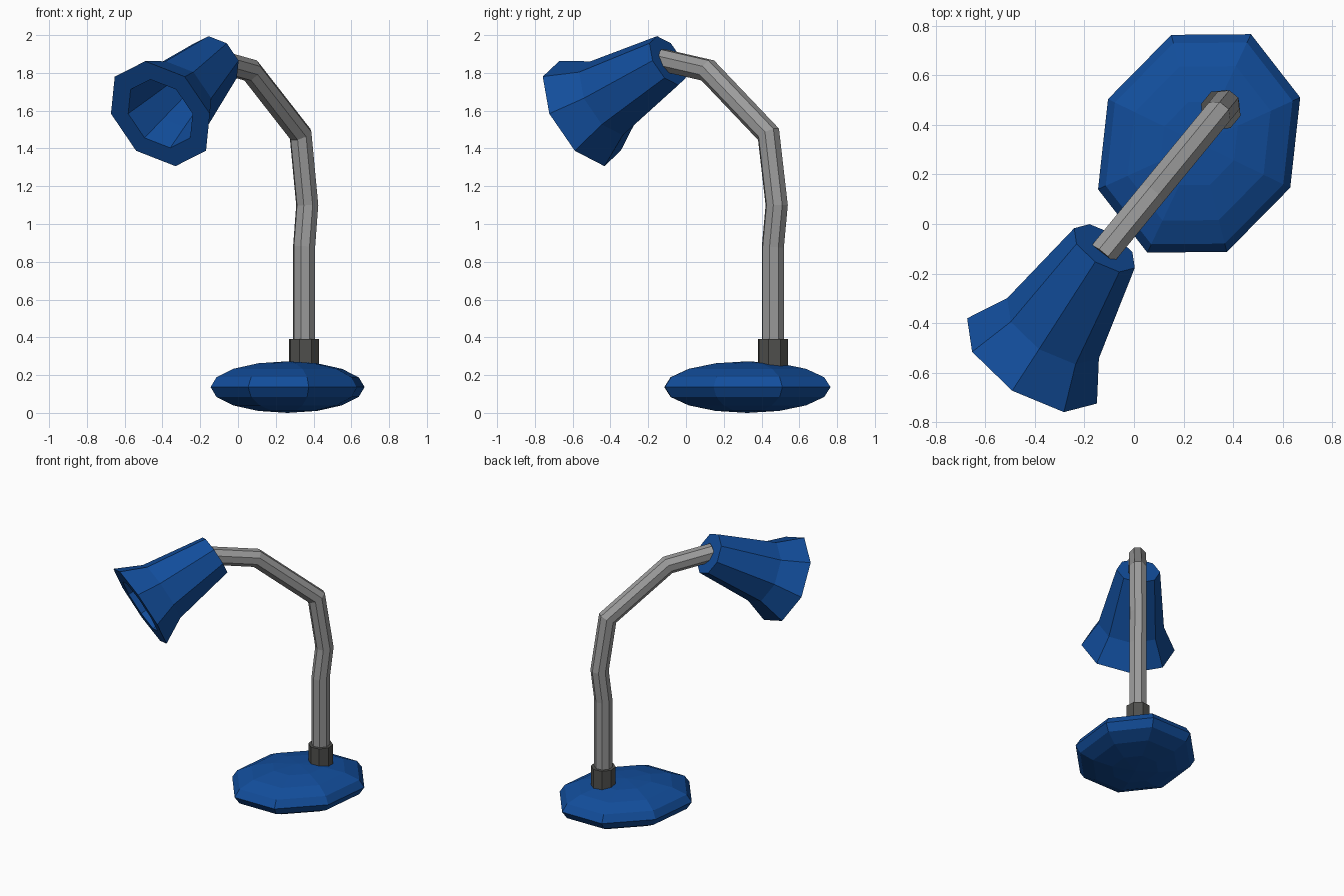
import bpy, bmesh, math
from mathutils import Vector, Matrix

if "Cube" in bpy.data.objects:
    bpy.data.objects.remove(bpy.data.objects["Cube"])

SIDES = 8


def material(name, rgb):
    m = bpy.data.materials.new(name)
    m.diffuse_color = (*rgb, 1)
    m.use_nodes = True
    m.node_tree.nodes["Principled BSDF"].inputs["Base Color"].default_value = m.diffuse_color
    return m


blue = material("blue_enamel", (0.006, 0.075, 0.33))
grey = material("grey_metal", (0.33, 0.33, 0.33))
dark = material("dark_grey_metal", (0.08, 0.08, 0.075))


def add_object(name, bm, mat):
    bmesh.ops.recalc_face_normals(bm, faces=bm.faces[:])
    mesh = bpy.data.meshes.new(name)
    bm.to_mesh(mesh)
    bm.free()
    mesh.materials.append(mat)
    ob = bpy.data.objects.new(name, mesh)
    bpy.context.collection.objects.link(ob)
    return ob


def loft(name, rings, mat, phase=0.0):
    """Skin octagonal rings given as (centre, u axis, v axis), capped at both ends."""
    bm = bmesh.new()
    loops = []
    for c, u, v in rings:
        angles = [2 * math.pi * i / SIDES + phase for i in range(SIDES)]
        loops.append([bm.verts.new(c + u * math.cos(a) + v * math.sin(a)) for a in angles])
    for a, b in zip(loops, loops[1:]):
        for i in range(SIDES):
            j = (i + 1) % SIDES
            bm.faces.new((a[i], a[j], b[j], b[i]))
    bm.faces.new(loops[0])
    bm.faces.new(loops[-1])
    return add_object(name, bm, mat)


# Base: flattened low-poly sphere, slightly oval in plan
bm = bmesh.new()
bmesh.ops.create_uvsphere(bm, u_segments=SIDES, v_segments=8, radius=1)
bm.transform(Matrix(((0.4075, -0.112, 0, 0.2625),
                     (0.185, 0.4375, 0, 0.325),
                     (0, 0, 0.1365, 0.1365),
                     (0, 0, 0, 1))))
add_object("base", bm, blue)

# Collar and arm share a vertical plane running from the stem to the head
foot = Vector((0.35, 0.46, 0))
forward = Vector((-0.634, -0.773, 0)).normalized()
up = Vector((0, 0, 1))
side = forward.cross(up)
half = math.pi / SIDES

loft("collar", [(foot + up * z, forward * 0.083, side * 0.083) for z in (0.2, 0.39)], dark, half)

# Arm: mitred octagonal tube along a bent path (forward distance, height)
path = [(0, 0.3), (0, 0.88), (-0.026, 1.1), (0.03, 1.475), (0.446, 1.813), (0.755, 1.868)]
pts = [foot + forward * t + up * z for t, z in path]
rings = []
for i, p in enumerate(pts):
    d_in = (p - pts[max(i - 1, 0)]).normalized()
    d_out = (pts[min(i + 1, len(pts) - 1)] - p).normalized()
    tangent = (d_in + d_out).normalized()
    miter = side.cross(tangent).normalized() * 0.061
    miter /= tangent.dot(d_in if i else d_out)
    rings.append((p, miter, side * 0.061))
loft("arm", rings, grey, half)

# Shade: flared octagonal bell with a flat rim and a hollow inside
mouth = Vector((-0.411, -0.552, 1.584))
back = Vector((-0.119, -0.097, 1.865))
shade_up = Vector((-0.08, -0.12, 0.2775)).normalized()
shade_side = Vector((0.262, -0.172, 0)).normalized()
profile = [(0, 0.146), (0.71, 0.221), (1, 0.313), (1, 0.204), (0.71, 0.17), (0.1, 0.105)]
loft("shade", [(back.lerp(mouth, t), shade_up * r, shade_side * r) for t, r in profile], blue)
